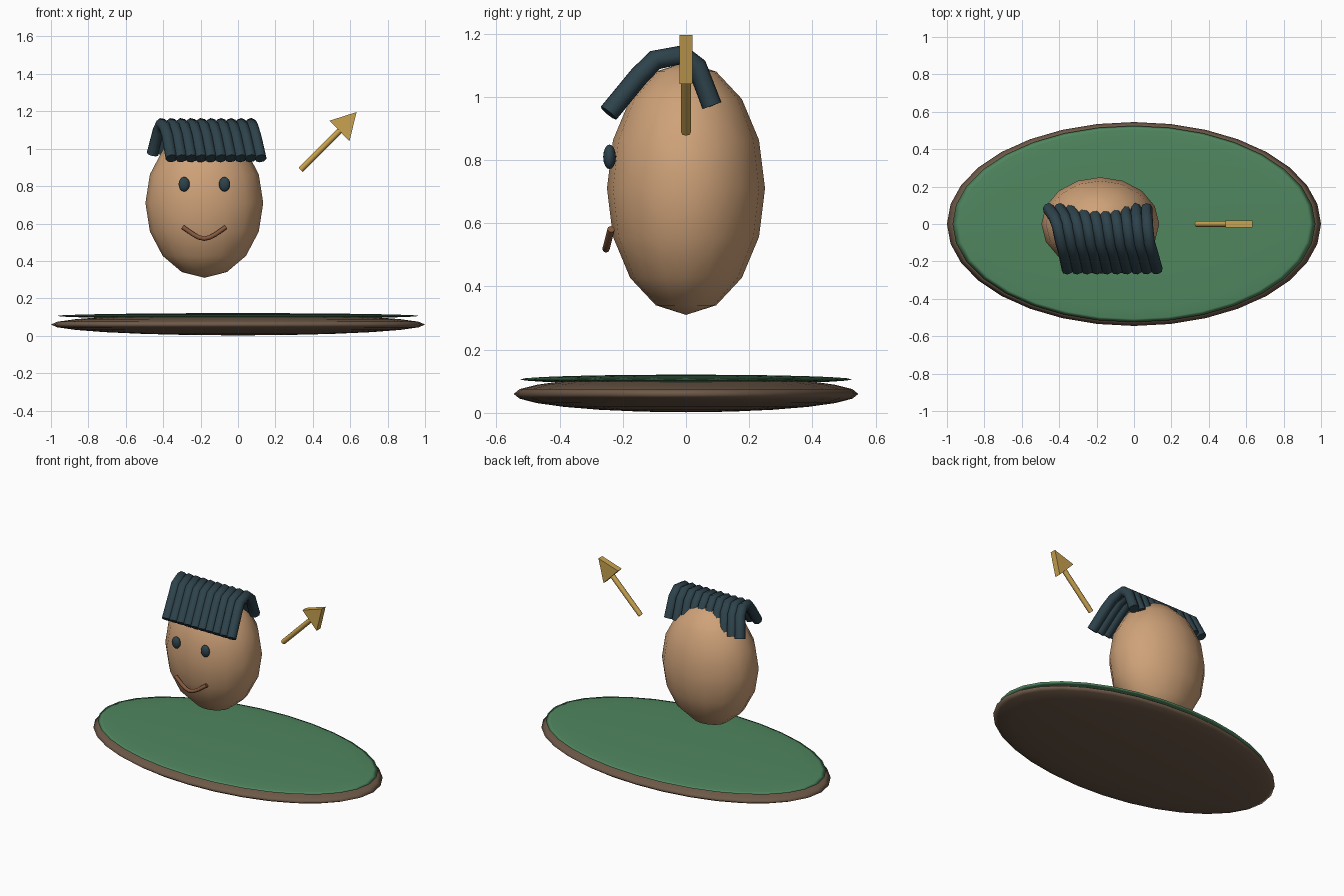
import bpy, math
from mathutils import Vector

if "Cube" in bpy.data.objects:
    bpy.data.objects.remove(bpy.data.objects["Cube"])


def material(name, rgb):
    m = bpy.data.materials.new(name)
    m.diffuse_color = (*rgb, 1)
    m.use_nodes = True
    m.node_tree.nodes["Principled BSDF"].inputs["Base Color"].default_value = m.diffuse_color
    return m


BROWN = material("earth_brown", (0.155, 0.10, 0.065))
GREEN = material("grass_green", (0.08, 0.24, 0.115))
SKIN = material("skin", (0.62, 0.36, 0.19))
DARK = material("dark_slate", (0.027, 0.055, 0.07))
LIP = material("lip_brown", (0.24, 0.10, 0.05))
GOLD = material("gold", (0.58, 0.36, 0.08))


def finish(ob, name, mat, angle=40):
    ob.name = name
    ob.data.materials.clear()
    ob.data.materials.append(mat)
    bpy.ops.object.select_all(action='DESELECT')
    bpy.context.view_layer.objects.active = ob
    ob.select_set(True)
    bpy.ops.object.shade_smooth_by_angle(angle=math.radians(angle))
    return ob


def ellipsoid(name, loc, radii, segments, rings, mat):
    bpy.ops.mesh.primitive_uv_sphere_add(segments=segments, ring_count=rings, radius=1, location=loc)
    ob = bpy.context.object
    ob.scale = radii
    bpy.ops.object.transform_apply(location=False, rotation=False, scale=True)
    return finish(ob, name, mat, 180)


def tube(name, points, radius, mat):
    cu = bpy.data.curves.new(name, 'CURVE')
    cu.dimensions = '3D'
    cu.bevel_depth = radius
    cu.bevel_resolution = 2
    cu.use_fill_caps = True
    sp = cu.splines.new('POLY')
    sp.points.add(len(points) - 1)
    for p, co in zip(sp.points, points):
        p.co = (*co, 1)
    ob = bpy.data.objects.new(name, cu)
    bpy.context.collection.objects.link(ob)
    bpy.ops.object.select_all(action='DESELECT')
    bpy.context.view_layer.objects.active = ob
    ob.select_set(True)
    bpy.ops.object.convert(target='MESH')
    return finish(bpy.context.object, name, mat, 50)


# Oval base with a thin green top
ellipsoid("base", (0, 0, 0.06), (1, 0.545, 0.058), 32, 12, BROWN)
ellipsoid("base_top", (0, 0, 0.106), (0.97, 0.525, 0.015), 32, 12, GREEN)

# Floating head and eyes
HX = -0.18
ellipsoid("head", (HX, 0, 0.71), (0.315, 0.25, 0.4), 16, 8, SKIN)
for side, label in ((-1, "left"), (1, "right")):
    ellipsoid("eye_" + label, (HX + side * 0.108, -0.242, 0.81), (0.03, 0.02, 0.039), 16, 8, DARK)

# Smile
half = [(0.115, -0.237, 0.581), (0.06, -0.247, 0.542), (0.03, -0.251, 0.526)]
smile = [(HX - x, y, z) for x, y, z in half] + [(HX, -0.253, 0.519)]
smile += [(HX + x, y, z) for x, y, z in reversed(half)]
tube("mouth", smile, 0.012, LIP)

# Hair: a row of bent strands, each (y, z, first x, last x) from back to fringe
STRAND = [(0.082, 0.972, -0.457, 0.068),
          (0.035, 1.095, -0.425, 0.068),
          (-0.012, 1.133, -0.408, 0.070),
          (-0.098, 1.116, -0.39, 0.080),
          (-0.148, 1.066, -0.375, 0.095),
          (-0.245, 0.948, -0.355, 0.122)]
COUNT = 10
for i in range(COUNT):
    t = i / (COUNT - 1)
    tube(f"hair_strand_{i + 1}", [(a + (b - a) * t, y, z) for y, z, a, b in STRAND], 0.032, DARK)

# Arrow: round shaft and flat triangular head pointing up and right
tail, neck, tip = Vector((0.335, 0, 0.888)), Vector((0.543, 0, 1.095)), Vector((0.634, 0, 1.196))
tube("arrow_shaft", [tail, neck], 0.016, GOLD)
wing = Vector((0.053, 0, -0.055))
depth = Vector((0, 0.02, 0))
outline = [tip, neck - wing, neck + wing]
verts = [p - depth for p in outline] + [p + depth for p in outline]
faces = [(0, 1, 2), (5, 4, 3), (0, 3, 4, 1), (1, 4, 5, 2), (2, 5, 3, 0)]
me = bpy.data.meshes.new("arrow_head")
me.from_pydata(verts, [], faces)
head = bpy.data.objects.new("arrow_head", me)
bpy.context.collection.objects.link(head)
bpy.context.view_layer.objects.active = head
bpy.ops.object.select_all(action='DESELECT')
head.select_set(True)
bpy.ops.object.mode_set(mode='EDIT')
bpy.ops.mesh.select_all(action='SELECT')
bpy.ops.mesh.normals_make_consistent(inside=False)
bpy.ops.object.mode_set(mode='OBJECT')
finish(head, "arrow_head", GOLD, 30)
